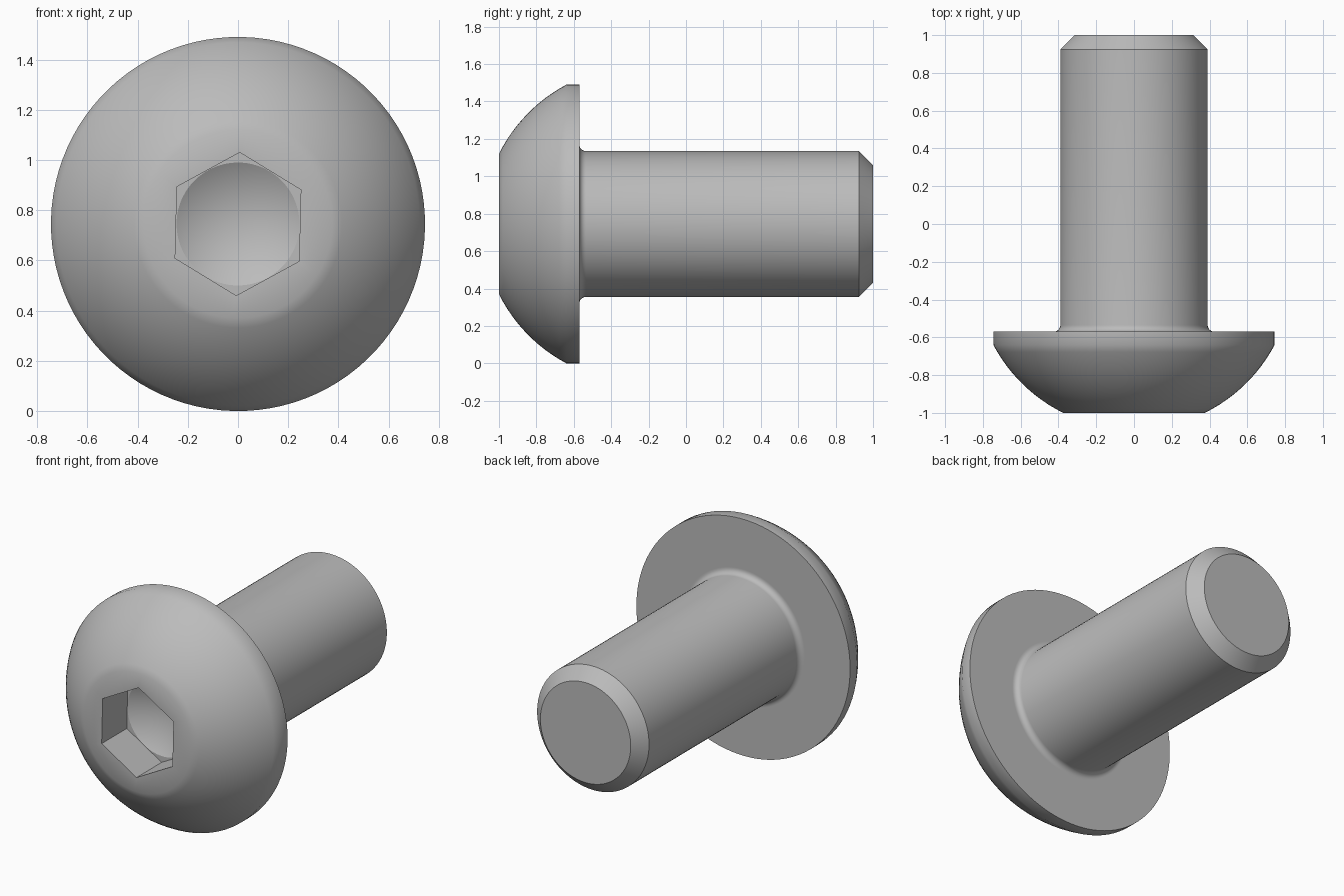
import bpy, bmesh
from math import sin, cos, pi, asin, sqrt

cube = bpy.data.objects.get("Cube")
if cube:
    bpy.data.objects.remove(cube, do_unlink=True)

SIDES = 96
TURN = 0.025          # slight roll of the hex socket
HEAD_R, FACE_R, SHAFT_R = 0.745, 0.375, 0.39
HEX_R = 0.285
HEX_FLAT = HEX_R * cos(pi / 6)
FILLET = 0.035
UNDER_Y, RIM_Y, FLOOR_Y = -0.57, -0.64, -0.75

steel = bpy.data.materials.new("steel grey")
steel.use_nodes = True
grey = (0.5, 0.5, 0.5, 1)
steel.diffuse_color = grey
steel.node_tree.nodes["Principled BSDF"].inputs["Base Color"].default_value = grey


def circle(r):
    return lambda a: r


def hexagon(a):
    return HEX_FLAT / cos(a % (pi / 3) - pi / 6)


# Socket: hex walls down to a floor that ends in a drilled cone
rings = [(circle(HEX_FLAT - 0.002), FLOOR_Y), (hexagon, FLOOR_Y), (hexagon, -1)]

# Domed head: arc centred on the axis, from flat face to rim
centre = (HEAD_R**2 + RIM_Y**2 - FACE_R**2 - 1) / (2 * (1 + RIM_Y))
dome = sqrt(FACE_R**2 + (1 + centre)**2)
start, end = asin(FACE_R / dome), asin(HEAD_R / dome)
STEPS = 12
for i in range(STEPS + 1):
    t = start + (end - start) * i / STEPS
    rings.append((circle(dome * sin(t)), centre - dome * cos(t)))

# Rim and flat underside
rings += [(circle(HEAD_R), UNDER_Y), (circle(SHAFT_R + FILLET + 0.005), UNDER_Y)]

# Fillet into the shaft
for i in range(7):
    t = pi / 2 * i / 6
    rings.append((circle(SHAFT_R + FILLET * (1 - sin(t))),
                  UNDER_Y + FILLET * (1 - cos(t))))

# Shaft and chamfered tip
rings += [(circle(SHAFT_R), 0.925), (circle(0.315), 1)]

bm = bmesh.new()
loops = []
for radius, y in rings:
    loop = []
    for i in range(SIDES):
        a = 2 * pi * i / SIDES
        r = radius(a)
        loop.append(bm.verts.new((r * sin(a + TURN), y, HEAD_R + r * cos(a + TURN))))
    loops.append(loop)
for p, q in zip(loops, loops[1:]):
    for i in range(SIDES):
        j = (i + 1) % SIDES
        bm.faces.new((p[i], p[j], q[j], q[i]))
bm.faces.new(loops[-1])
tip = bm.verts.new((0, FLOOR_Y + HEX_FLAT * 0.58, HEAD_R))
for i in range(SIDES):
    bm.faces.new((tip, loops[0][(i + 1) % SIDES], loops[0][i]))
bmesh.ops.recalc_face_normals(bm, faces=bm.faces)

mesh = bpy.data.meshes.new("button_head_bolt")
bm.to_mesh(mesh)
bm.free()
mesh.materials.append(steel)
bolt = bpy.data.objects.new("button_head_bolt", mesh)
bpy.context.collection.objects.link(bolt)
bpy.ops.object.select_all(action="DESELECT")
bolt.select_set(True)
bpy.context.view_layer.objects.active = bolt
bpy.ops.object.shade_smooth_by_angle(angle=pi / 6)
